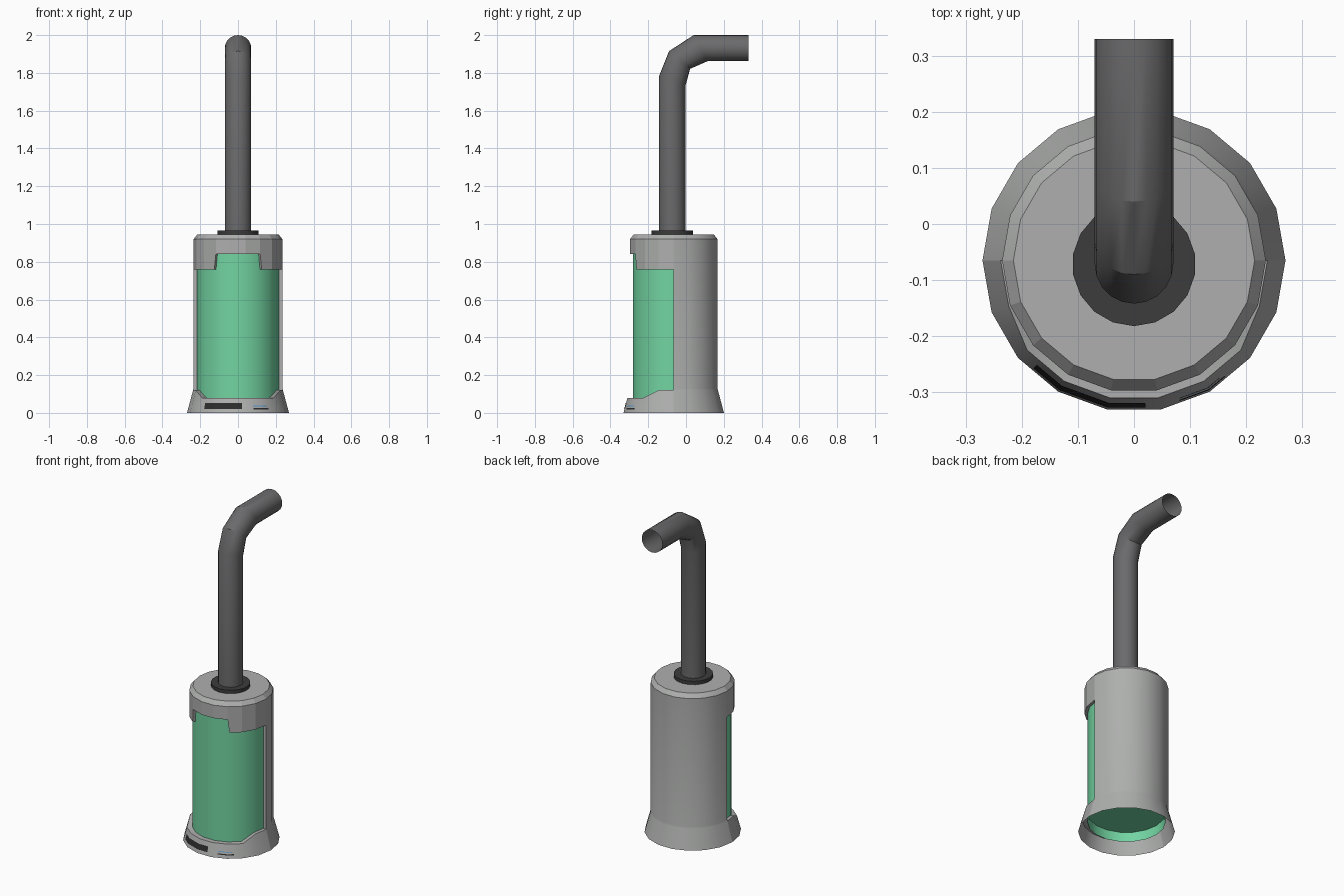
import bpy, bmesh, math
from mathutils import Vector

if "Cube" in bpy.data.objects:
    bpy.data.objects.remove(bpy.data.objects["Cube"])

CY = -0.065          # body axis in y
RB, RG = 0.235, 0.218  # shell and inner tube radius


def mat(name, c):
    m = bpy.data.materials.new(name)
    m.diffuse_color = (*c, 1)
    m.use_nodes = True
    m.node_tree.nodes["Principled BSDF"].inputs["Base Color"].default_value = m.diffuse_color
    return m


GREY = mat("light_grey", (0.42, 0.43, 0.42))
PIPE = mat("pipe_grey", (0.145, 0.145, 0.15))
DARK = mat("rubber_black", (0.045, 0.045, 0.045))
INK = mat("label_black", (0.025, 0.025, 0.025))
GREEN = mat("mint_green", (0.17, 0.66, 0.36))
BLUE = mat("label_blue", (0.1, 0.32, 0.65))


def pt(a, r, z):
    """Point on an 18-sided body at angle a (degrees)."""
    r *= math.cos(math.radians(10)) / math.cos(math.radians(a % 20 - 10))
    a = math.radians(a)
    return Vector((r * math.cos(a), CY + r * math.sin(a), z))


def grid(bm, cols):
    """Quads between neighbouring columns of points."""
    vs = [[bm.verts.new(p) for p in c] for c in cols]
    for a, b in zip(vs, vs[1:]):
        for i in range(len(a) - 1):
            bm.faces.new((a[i], b[i], b[i + 1], a[i + 1]))
    return vs


def finish(bm, name, m, smooth=True):
    bmesh.ops.remove_doubles(bm, verts=bm.verts, dist=0.0005)
    me = bpy.data.meshes.new(name)
    bm.to_mesh(me)
    bm.free()
    me.materials.append(m)
    ob = bpy.data.objects.new(name, me)
    bpy.context.collection.objects.link(ob)
    if smooth:
        bpy.ops.object.select_all(action='DESELECT')
        ob.select_set(True)
        bpy.context.view_layer.objects.active = ob
        bpy.ops.object.shade_smooth_by_angle(angle=math.radians(30))
    return ob


def flare(z):
    return 0.27 - 0.035 * min(z, 0.13) / 0.13


ring = range(0, 361, 20)
front = sorted(list(range(180, 361, 20)) + [237.5, 302.5])

# Back half of the shell, with its two front-facing edges
bm = bmesh.new()
back = [[pt(a, flare(z), z) for z in (0, 0.12, 0.13, 0.92)] + [pt(a, 0.215, 0.945)]
        for a in range(0, 181, 20)]
grid(bm, back)
grid(bm, [[pt(0, RG, z) for z in (0.12, 0.76)], [pt(0, RB, z) for z in (0.12, 0.76)]])
grid(bm, [[pt(180, RB, z) for z in (0.12, 0.76)], [pt(180, RG, z) for z in (0.12, 0.76)]])
bm.faces.new([bm.verts.new(pt(a, 0.215, 0.945)) for a in range(0, 360, 20)])
finish(bm, "back_shell", GREY)

# Flared front base with its stepped upper edge
bm = bmesh.new()
cols = []
for a in range(180, 361, 20):
    zb = 0.08 if 220 <= a <= 320 else 0.12
    cols.append([pt(a, flare(0), 0), pt(a, flare(zb), zb), pt(a, RG, zb)])
grid(bm, cols)
finish(bm, "front_base", GREY)

# Front cap with the notch over the window
bm = bmesh.new()
cols = []
for a in front:
    zt = 0.84 if 240 <= a <= 300 else 0.76
    cols.append([pt(a, RG, zt), pt(a, RB, zt), pt(a, RB, 0.92), pt(a, 0.215, 0.945)])
grid(bm, cols)
finish(bm, "front_cap", GREY, smooth=False)

# Green inner tube with a closed floor
bm = bmesh.new()
grid(bm, [[pt(a, RG, z) for z in (0.06, 0.86)] for a in ring])
bm.faces.new([bm.verts.new(pt(a, RG, 0.12)) for a in range(340, -1, -20)])
finish(bm, "inner_tube", GREEN)


# Label plates lying on the flared base
def label(name, a0, a1, z0, z1, m):
    bm = bmesh.new()
    angles = [a0] + [a for a in ring if a0 < a < a1] + [a1]
    grid(bm, [[pt(a, flare(z) + 0.002, z) for z in (z0, z1)] for a in angles])
    finish(bm, name, m, smooth=False)


label("label_plate", 227, 274.5, 0.021, 0.053, INK)
label("label_line_blue", 288, 306, 0.034, 0.038, BLUE)
label("label_line_dark", 288, 308, 0.019, 0.025, INK)

# Rubber collar under the pipe
bpy.ops.mesh.primitive_cylinder_add(vertices=18, radius=0.11, depth=0.025,
                                    location=(0, -0.072, 0.9535))
collar = bpy.context.object
collar.name = "pipe_collar"
collar.data.materials.append(DARK)
bpy.ops.object.shade_smooth_by_angle(angle=math.radians(30))

# Bent open pipe: (outer y, z) and (inner y, z) of each mitred ring
path = [((-0.142, 0.95), (-0.002, 0.95)), ((-0.142, 1.785), (-0.002, 1.735)),
        ((-0.09, 1.915), (0.022, 1.822)), ((0.04, 2.0), (0.115, 1.862)),
        ((0.33, 2.0), (0.33, 1.862))]
N = 20
cols = []
for k in range(N + 1):
    t = 2 * math.pi * k / N
    col = []
    for o, i in path:
        c = Vector((0, (o[0] + i[0]) / 2, (o[1] + i[1]) / 2))
        axis = Vector((0, (i[0] - o[0]) / 2, (i[1] - o[1]) / 2))
        col.append(c + Vector((0.07 * math.cos(t), 0, 0)) + axis * math.sin(t))
    cols.append(col)
bm = bmesh.new()
grid(bm, cols)
pipe = finish(bm, "bent_pipe", PIPE)
for p in pipe.data.polygons:
    p.use_smooth = True
